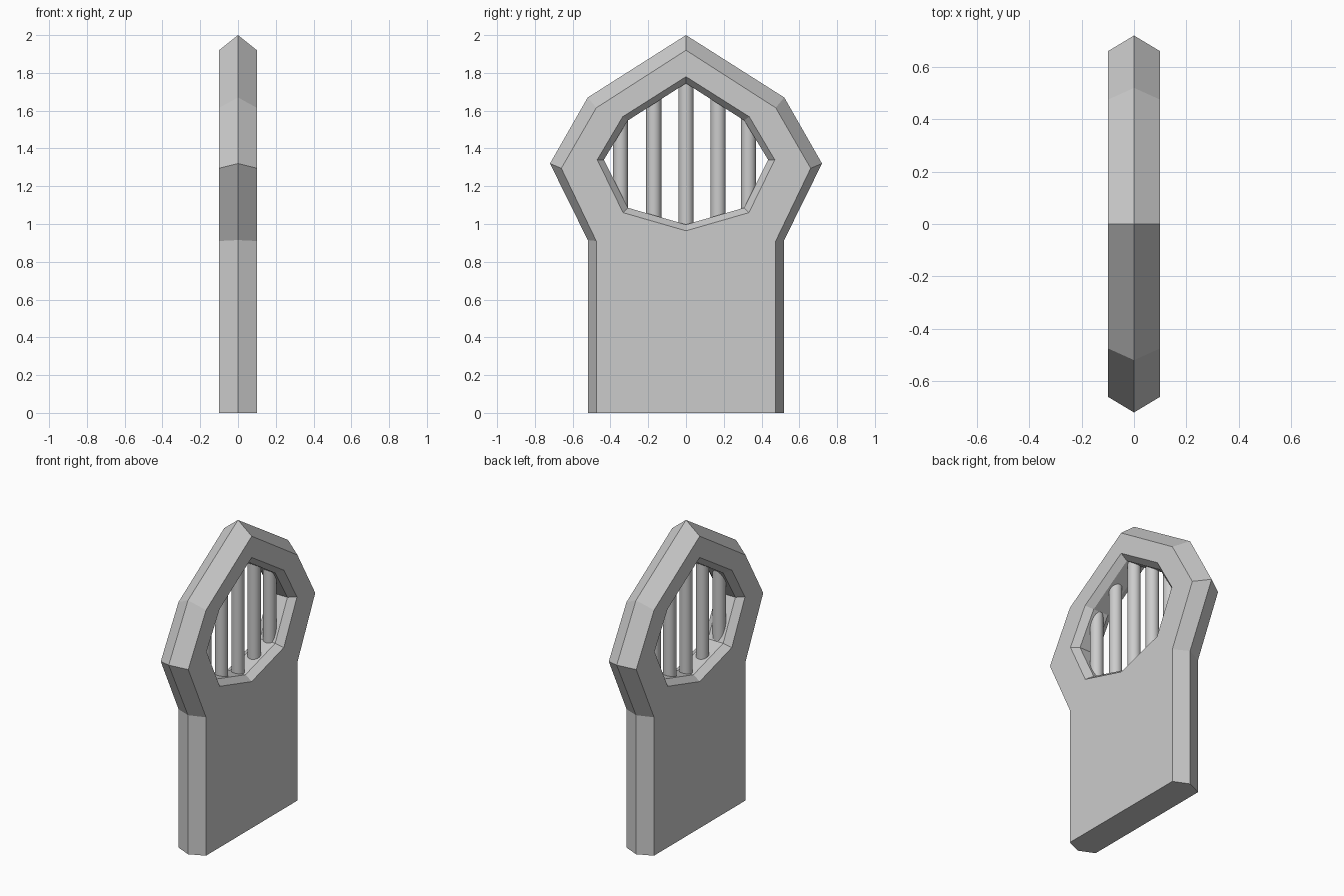
import bpy, bmesh

if "Cube" in bpy.data.objects:
    bpy.data.objects.remove(bpy.data.objects["Cube"])

# Half profiles (y, z), from the top apex downwards
RIDGE = [(0, 2.0), (0.52, 1.67), (0.72, 1.32), (0.52, 0.915), (0.52, 0), (0, 0)]
EDGE = [(0, 1.92), (0.475, 1.615), (0.66, 1.295), (0.475, 0.91), (0.475, 0), (0, 0)]
HOLE_OUT = [(0, 1.78), (0.335, 1.568), (0.47, 1.34), (0.333, 1.06), (0, 0.964)]
HOLE_IN = [(0, 1.745), (0.308, 1.548), (0.435, 1.34), (0.308, 1.086), (0, 0.997)]
HALF, LIP = 0.1, 0.055   # half thickness, half depth of the inner flat rim


def panel():
    """One quarter of the slab, mirrored across x and y."""
    bm = bmesh.new()

    def loop(points, x):
        return [bm.verts.new((x, y, z)) for y, z in points]

    def strip(a, b, n):
        for i in range(n):
            bm.faces.new((a[i], a[i + 1], b[i + 1], b[i]))

    ridge = loop(RIDGE, 0)
    edge = loop(EDGE, HALF)
    hole = loop(HOLE_OUT, HALF)
    lip = loop(HOLE_IN, LIP)
    mid = loop(HOLE_IN, 0)
    strip(ridge, edge, 5)      # sloped outer rim and underside
    strip(edge, hole, 3)       # flat face around the window
    bm.faces.new((edge[3], edge[4], edge[5], hole[4], hole[3]))
    strip(hole, lip, 4)        # window chamfer
    strip(lip, mid, 4)         # window inner wall
    bmesh.ops.recalc_face_normals(bm, faces=bm.faces)
    bm.normal_update()
    if max(f.normal.x for f in bm.faces) < 0.99:
        bmesh.ops.reverse_faces(bm, faces=bm.faces)
    mesh = bpy.data.meshes.new("window_panel")
    bm.to_mesh(mesh)
    bm.free()
    ob = bpy.data.objects.new("window_panel", mesh)
    bpy.context.collection.objects.link(ob)
    mod = ob.modifiers.new("mirror", 'MIRROR')
    mod.use_axis = (True, True, False)
    mod.use_clip = True
    mod.merge_threshold = 0.0005


def height(points, y):
    """Profile height at distance y from the centre line."""
    for (y0, z0), (y1, z1) in zip(points, points[1:]):
        if y0 <= y <= y1:
            return z0 + (z1 - z0) * (y - y0) / (y1 - y0)


panel()

# Vertical round bars, ends sunk into the frame
R = 0.04
top_side = HOLE_IN[:3]
low_side = HOLE_IN[:1:-1]
for i, y in enumerate((-0.347, -0.171, 0.0, 0.17, 0.331)):
    near = max(abs(y) - R, 0)
    top = height(top_side, near) + 0.02
    low = height(low_side, near) - 0.02
    bpy.ops.mesh.primitive_cylinder_add(vertices=24, radius=R, depth=top - low,
                                        location=(0, y, (top + low) / 2))
    bpy.context.object.name = f"window_bar_{i + 1}"
    bpy.ops.object.shade_smooth_by_angle()
